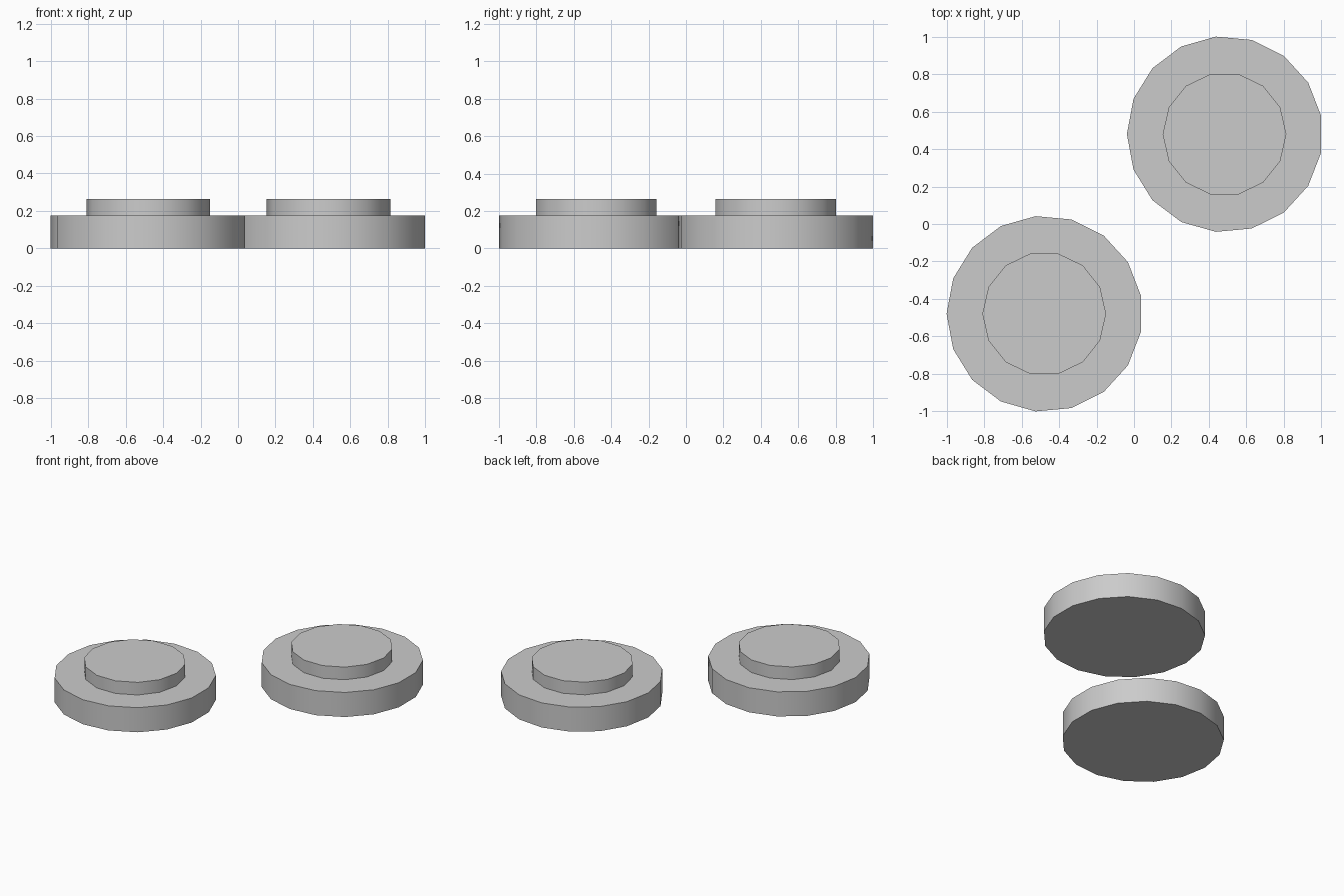
import bpy
import math

if "Cube" in bpy.data.objects:
    bpy.data.objects.remove(bpy.data.objects["Cube"])

grey = bpy.data.materials.new("plain grey")
grey.diffuse_color = (0.6, 0.6, 0.6, 1)
grey.use_nodes = True
grey.node_tree.nodes["Principled BSDF"].inputs["Base Color"].default_value = grey.diffuse_color


def disc(name, sides, radius, x, y, z0, z1):
    """Upright faceted disc with a vertex pointing to -x and smooth rim."""
    bpy.ops.mesh.primitive_cylinder_add(
        vertices=sides, radius=radius, depth=z1 - z0, location=(x, y, (z0 + z1) / 2))
    ob = bpy.context.object
    ob.name = name
    # the primitive starts at +y, so a quarter turn points it to -x
    ob.rotation_euler.z = math.pi / 2
    ob.data.materials.append(grey)
    bpy.ops.object.shade_smooth_by_angle(angle=math.radians(35))
    return ob


# two stepped discs on a diagonal
for side, x, y in (("front_left", -0.477, -0.479), ("back_right", 0.485, 0.479)):
    disc(side + "_base", 17, 0.523, x, y, 0.0, 0.175)
    disc(side + "_raised_cap", 14, 0.33, x - 0.002, y, 0.175, 0.265)
